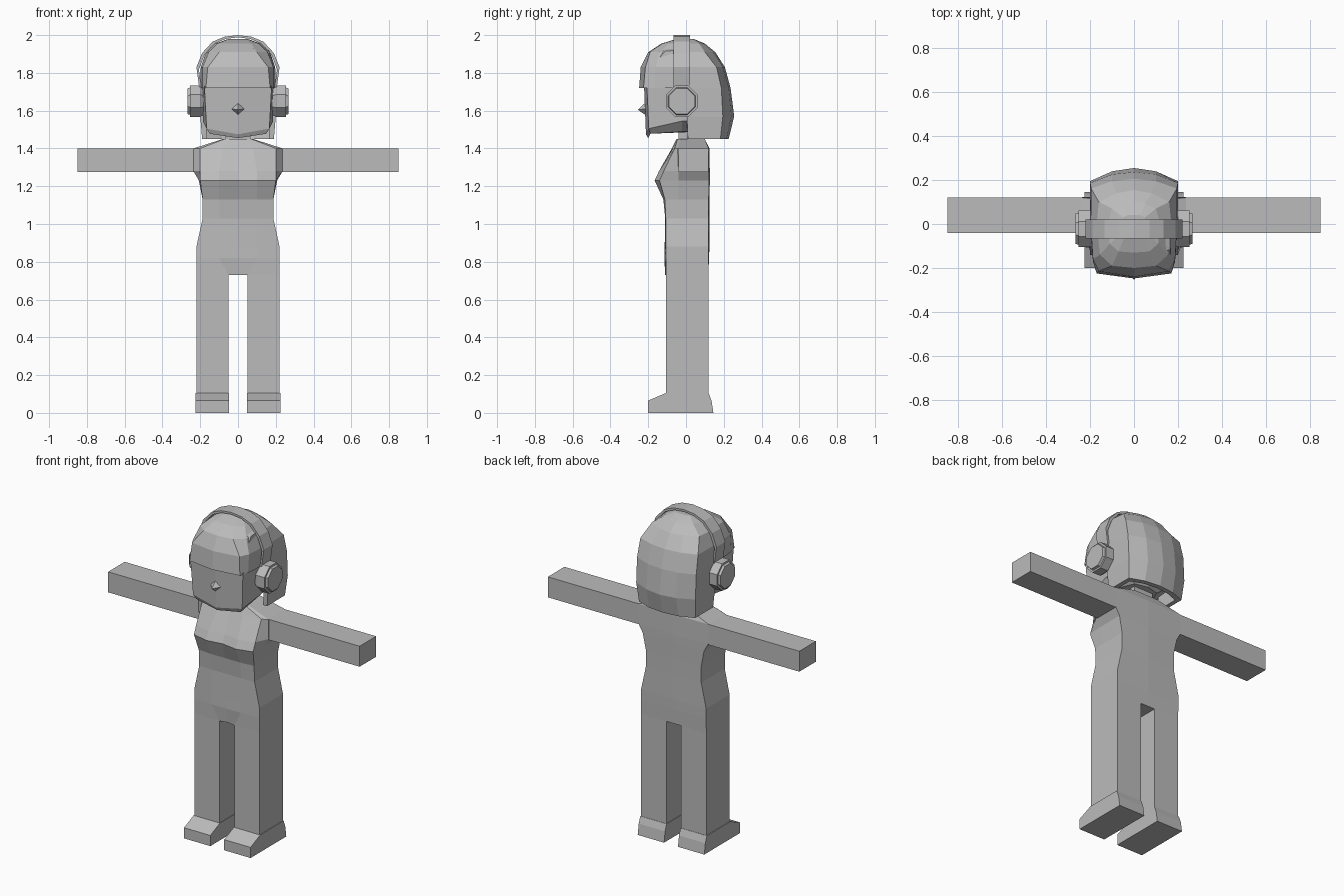
import bpy, bmesh, math
from mathutils import Matrix

grey = bpy.data.materials.new("plain_grey")
grey.diffuse_color = (0.5, 0.5, 0.5, 1)


def finish(name, bm):
    bmesh.ops.recalc_face_normals(bm, faces=bm.faces[:])
    me = bpy.data.meshes.new(name)
    bm.to_mesh(me)
    bm.free()
    me.materials.append(grey)
    ob = bpy.data.objects.new(name, me)
    bpy.context.collection.objects.link(ob)
    return ob


def loft(name, rings):
    """Skin closed rings of 3D points and cap both ends."""
    bm = bmesh.new()
    vs = [[bm.verts.new(p) for p in r] for r in rings]
    n = len(vs[0])
    for a, b in zip(vs, vs[1:]):
        for i in range(n):
            j = (i + 1) % n
            bm.faces.new((a[i], a[j], b[j], b[i]))
    bm.faces.new(vs[0])
    bm.faces.new(vs[-1])
    return finish(name, bm)


def full(half, z=None):
    """Mirror a half ring running from front centre to back centre."""
    pts = [(p[0], p[1], p[2] if z is None else z) for p in half]
    return pts + [(-x, y, h) for x, y, h in reversed(pts[1:-1])]


def box(name, x0, x1, y0, y1, z0, z1):
    loft(name, [[(x0, y0, z), (x1, y0, z), (x1, y1, z), (x0, y1, z)] for z in (z0, z1)])


def side(s):
    return "right" if s > 0 else "left"


# Torso: z, front centre, bust, side front, side middle, side back, back centre
torso = [
    (0.73, (0, -.10), (.05, -.11), (.22, -.107), (.22, -.04), (.22, .118), (0, .118)),
    (0.82, (0, -.115), (.1, -.113), (.22, -.107), (.22, -.04), (.22, .12), (0, .122)),
    (0.88, (0, -.113), (.1, -.112), (.22, -.107), (.22, -.04), (.22, .12), (0, .124)),
    (1.03, (0, -.11), (.1, -.11), (.187, -.107), (.187, -.04), (.187, .12), (0, .124)),
    (1.13, (0, -.12), (.1, -.12), (.187, -.112), (.187, -.04), (.187, .12), (0, .125)),
    (1.23, (0, -.15), (.1, -.166), (.2, -.14), (.207, -.04), (.207, .122), (0, .126)),
    (1.28, (0, -.128), (.1, -.143), (.2, -.118), (.236, -.04), (.236, .122), (0, .126)),
    (1.40, (0, -.075), (.08, -.07), (.2, -.06), (.236, -.045), (.236, .12), (0, .124)),
    (1.45, (0, -.05), (.04, -.05), (.07, -.045), (.08, -.03), (.08, .1), (0, .1)),
]
loft("torso", [full(r[1:], r[0]) for r in torso])
box("neck", -.065, .065, -.04, .08, 1.43, 1.53)

# Limbs and shoes
shoe = [(-.2, 0), (-.2, .065), (-.107, .105), (.12, .105), (.135, .065), (.145, 0)]
for s in (1, -1):
    box(side(s) + "_arm", s * .2, s * .85, -.04, .12, 1.275, 1.40)
    box(side(s) + "_leg", s * .05, s * .22, -.107, .118, .09, .73)
    loft(side(s) + "_shoe", [[(s * x, y, z) for y, z in shoe] for x in (.047, .225)])

# Head with bevelled jaw
loft("head", [
    full([(0, -.2, 1.455), (.15, -.188, 1.478), (.13, -.02, 1.49), (.08, .1, 1.49), (0, .12, 1.49)]),
    full([(0, -.212, 1.475), (.166, -.197, 1.505), (.186, -.02, 1.545), (.17, .14, 1.55), (0, .18, 1.55)]),
    full([(0, -.222), (.178, -.207), (.19, -.02), (.18, .15), (0, .2)], 1.73)])

# Nose
bm = bmesh.new()
base = [bm.verts.new(p) for p in
        ((.035, -.212, 1.61), (0, -.212, 1.645), (-.035, -.212, 1.61), (0, -.212, 1.575))]
tip = bm.verts.new((0, -.255, 1.605))
bm.faces.new(base)
for i in range(4):
    bm.faces.new((base[i], base[(i + 1) % 4], tip))
finish("nose", bm)

# Hair cap with fringe
cap = [
    (1.72, (0, -.248), (.17, -.225), (.187, -.17), (.2, 0), (.2, .187), (.1, .226), (0, .236)),
    (1.83, (0, -.24), (.16, -.215), (.187, -.16), (.197, 0), (.195, .162), (.1, .195), (0, .206)),
    (1.91, (0, -.2), (.1, -.19), (.155, -.14), (.17, 0), (.16, .1), (.08, .14), (0, .155)),
    (1.955, (0, -.13), (.07, -.125), (.11, -.09), (.12, 0), (.1, .07), (.05, .09), (0, .1)),
    (1.98, (0, -.05), (.04, -.05), (.05, -.03), (.05, 0), (.05, .03), (.03, .04), (0, .04)),
]
loft("hair_cap", [full(r[1:], r[0]) for r in cap])

# Hair hanging behind the ears, a hollow shell
back = [
    (1.72, (.2, 0), (.2, .187), (.1, .226), (0, .236)),
    (1.57, (.2, .005), (.2, .195), (.1, .24), (0, .255)),
    (1.45, (.19, .01), (.19, .182), (.1, .215), (0, .226)),
]
rings = []
for z, *half in back:
    outer = half + [(-x, y) for x, y in reversed(half[:-1])]
    inner = [(x * .86, y * .87) for x, y in reversed(outer)]
    rings.append([(x, y, z) for x, y in outer + inner])
loft("hair_back", rings)

# Swept lock on one side of the fringe
bm = bmesh.new()
for p in ((.07, -.215, 1.86), (.17, -.17, 1.845), (.08, -.165, 1.93), (.165, -.11, 1.915),
          (.08, -.05, 1.955), (.165, -.04, 1.92), (.1, -.1, 1.85)):
    bm.verts.new(p)
bmesh.ops.convex_hull(bm, input=bm.verts[:])
finish("hair_lock", bm)

# Headphone band
arc = [(.197, 1.66), (.22, 1.83), (.19, 1.905), (.135, 1.965), (.07, 1.992), (0, 2.0)]
arc = arc + [(-x, z) for x, z in reversed(arc[:-1])]
loft("headphone_band", [[(x, y, z), (x, y + .085, z),
                         (x * .94, y + .085, z - .012 * (z > 1.7)),
                         (x * .94, y, z - .012 * (z > 1.7))]
                        for x, z in arc for y in (-.065,)])


# Octagonal ear cups with a raised rim
def octagon(x, r):
    return [(x, -.022 + r * math.cos(math.radians(22.5 + 45 * i)),
             1.65 + r * math.sin(math.radians(22.5 + 45 * i))) for i in range(8)]


for s in (1, -1):
    loft(side(s) + "_ear_cup", [octagon(s * x, r) for x, r in
                                ((.18, .075), (.2, .09), (.253, .09), (.253, .078), (.267, .074))])
